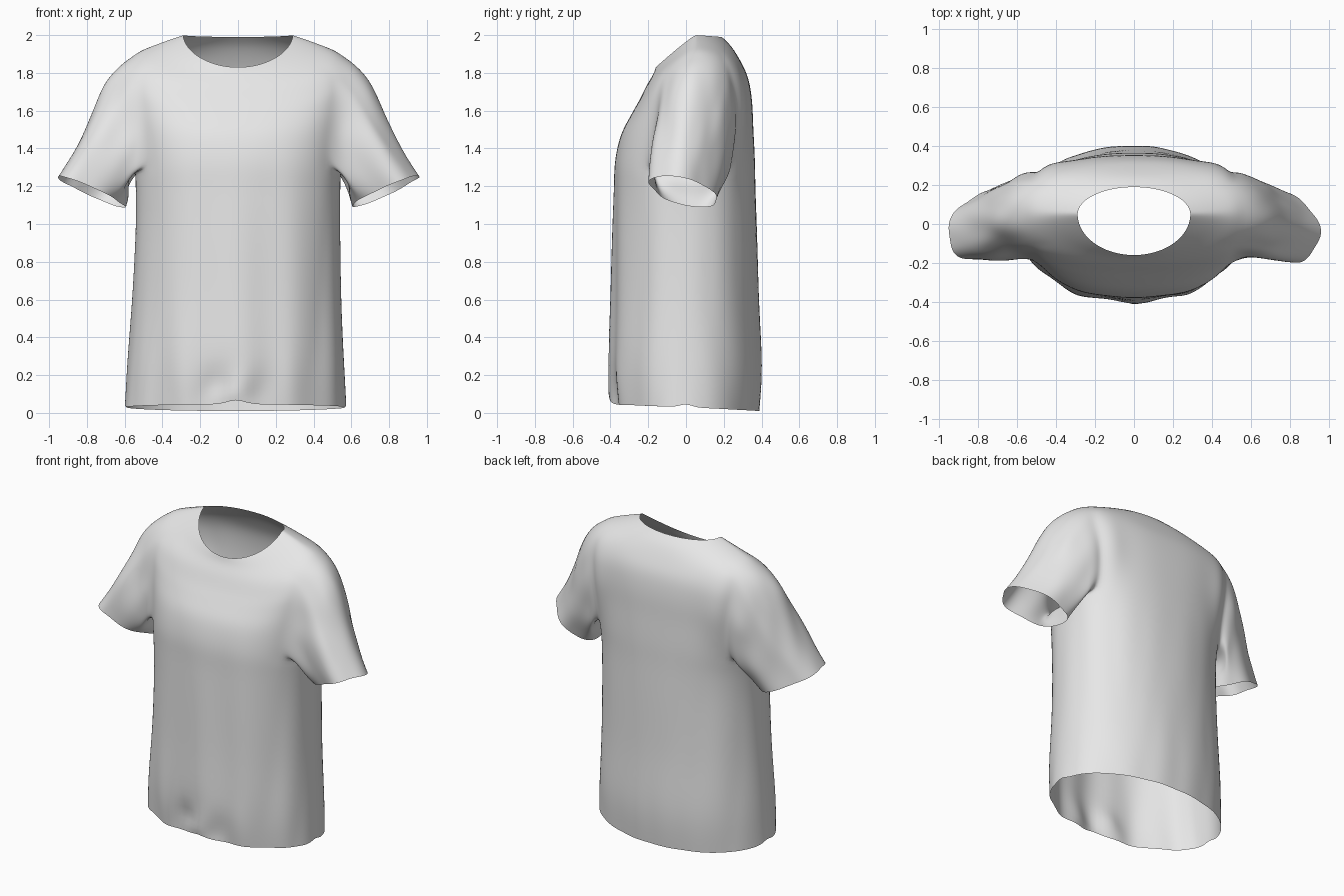
import bpy, bmesh
from math import sin, cos, pi, atan2, exp, copysign
from mathutils import Vector, noise

cube = bpy.data.objects.get("Cube")
if cube:
    bpy.data.objects.remove(cube, do_unlink=True)

COLS, STEPS, SLEEVE_STEPS = 64, 3, 14
ARM_ROW, SHOULDER_ROW, ARM_COLS = 5, 9, 6

# Body rings from hem to neck:
# half width, side z, side y, front y, front z, back y, back z, roundness
RINGS = [
    (.585, .03, .00, -.38, .045, .385, .01, .97),
    (.572, .25, .00, -.40, .25, .40, .25, .95),
    (.550, .60, .00, -.39, .60, .385, .60, .93),
    (.540, .95, .00, -.385, .95, .375, .95, .90),
    (.540, 1.15, .00, -.38, 1.17, .368, 1.17, .86),
    (.545, 1.27, .01, -.375, 1.33, .365, 1.33, .82),
    (.555, 1.47, .02, -.345, 1.47, .357, 1.50, .79),
    (.575, 1.65, .03, -.295, 1.57, .35, 1.65, .77),
    (.595, 1.79, .04, -.25, 1.65, .33, 1.77, .77),
    (.560, 1.895, .05, -.21, 1.73, .29, 1.86, .80),
    (.420, 1.955, .05, -.175, 1.79, .24, 1.94, .92),
    (.290, 2.00, .05, -.16, 1.83, .19, 1.99, 1.0),
]


def spline(keys, steps):
    """Smooth rows running through the key rows."""
    rows = []
    for i in range(len(keys) - 1):
        quad = [keys[max(0, min(len(keys) - 1, i + k))] for k in (-1, 0, 1, 2)]
        for s in range(steps):
            t = s / steps
            rows.append([b + .5 * t * (c - a + t * (2*a - 5*b + 4*c - d + t * (3*(b - c) + d - a)))
                         for a, b, c, d in zip(*quad)])
    rows.append(keys[-1])
    return rows


def power(v, p):
    return copysign(abs(v) ** p, v)


def bump(v, centre, width):
    return exp(-((v - centre) / width) ** 2)


def body_point(row, col):
    half, z_side, y_side, y_front, z_front, y_back, z_back, p = row
    a = 2 * pi * col / COLS
    s = sin(a)
    y_end, z_end = (y_back, z_back) if s > 0 else (y_front, z_front)
    x = half * power(cos(a), p)
    y = y_side + abs(s) ** p * (y_end - y_side)
    z = z_side + abs(s) ** 1.1 * (z_end - z_side)
    # draped folds, strongest near the hem
    hang = max(0, min(1, (1.5 - z) / 1.3))
    wave = noise.noise(Vector((x * 5, y * 5 + 3, z * .8))) * .018 * hang
    y += copysign(wave, s) * abs(s)
    x += copysign(wave, cos(a)) * abs(cos(a)) - .013 * max(0, 1 - z)
    # fullness over the shoulder blades
    y += .06 * max(0, s) * bump(abs(x), .49, .11) * bump(z, 1.57, .22)
    if s < 0:
        y += .014 * hang * -s * cos(x * 2 * pi / .29 + pi)
        # gathered tuck at the front of the hem
        y -= .025 * bump(x, 0, .05) * bump(z, .1, .08)
        y += .035 * bump(x, -.1, .08) * bump(z - x * .5, .22, .05)
        y += .025 * bump(x, .1, .06) * bump(z - x * .4, .08, .05)
        z += .03 * bump(x, -.01, .05) * bump(z, .04, .08)
    # small nick at each side seam
    z += .02 * bump(s, 0, .08) * bump(z, .03, .05)
    return Vector((x, y, z))


bm = bmesh.new()
rows = spline(RINGS, STEPS)
grid = [[bm.verts.new(body_point(r, c)) for c in range(COLS)] for r in rows]
low, high = ARM_ROW * STEPS, SHOULDER_ROW * STEPS


def in_armhole(r, c):
    offset = min((c + .5) % COLS, COLS - (c + .5) % COLS)
    offset = min(offset, abs(c + .5 - COLS / 2))
    return low <= r < high and offset < ARM_COLS


# Body faces, leaving the armholes open
for r in range(len(rows) - 1):
    for c in range(COLS):
        if not in_armhole(r, c):
            d = (c + 1) % COLS
            bm.faces.new((grid[r][c], grid[r][d], grid[r + 1][d], grid[r + 1][c]))

# Round off the armhole corners
rims = []
for side in (1, -1):
    k = ARM_COLS
    path = [(low, c) for c in range(-k, k)] + [(r, k) for r in range(low, high)]
    path += [(high, c) for c in range(k, -k, -1)] + [(r, -k) for r in range(high, low, -1)]
    rims.append([grid[r][c % COLS if side > 0 else (COLS // 2 - c) % COLS] for r, c in path])
for rim in rims:
    n = len(rim)
    for _ in range(3):
        smooth = [(rim[i - 1].co + rim[i].co * 2 + rim[(i + 1) % n].co) / 4 for i in range(n)]
        for v, co in zip(rim, smooth):
            v.co = co

# Sleeves, swept from each armhole rim to a tilted oval cuff
for side, rim in zip((1, -1), rims):
    n = len(rim)
    base = [v.co.copy() for v in rim]
    centre = sum(base, Vector()) / n
    previous = rim
    for step in range(1, SLEEVE_STEPS + 1):
        t = step / SLEEVE_STEPS
        ring = []
        for co in base:
            a = atan2((co.y - centre.y) / .21, (co.z - centre.z) / .28)
            up, back = cos(a), sin(a)
            wobble = .008 * sin(5 * a + side)
            cuff = Vector((side * (.778 + (.178 + wobble) * up),
                           -.012 + (.175 + wobble) * back - .04 * up,
                           1.172 + .08 * up - .025 * back))
            p = co.lerp(cuff, t)
            # rounded shoulder cap, hanging underside, fuller back and crumpled cloth
            cap = 9 * t * (1 - t) ** 3
            p.x += side * .03 * cap * (max(0, up + .2) + max(0, -up))
            p.z += .03 * cap * max(0, up)
            p.y += .02 * cap * max(0, back) + .02 * cap * max(0, -back)
            crease = noise.noise(Vector((p.x * 7 + side, p.y * 9, p.z * 5 + p.x * 4 * side)))
            crease *= .02 * min(1, 4 * t) * (1 - .5 * t)
            p += Vector((side * up * .8, back, up * .4)) * crease
            ring.append(bm.verts.new(p))
        for i in range(n):
            j = (i + 1) % n
            bm.faces.new((previous[i], previous[j], ring[j], ring[i]))
        previous = ring

# Soften the join between body and sleeves
near = [v for v in bm.verts if .42 < abs(v.co.x) < .68 and v.co.z > 1.3 and not v.is_boundary]
bmesh.ops.smooth_vert(bm, verts=near, factor=.4, use_axis_x=True, use_axis_y=True, use_axis_z=True)

# Make the outside face outward
bmesh.ops.recalc_face_normals(bm, faces=bm.faces)
middle = Vector((0, 0, 1))
if sum(f.normal.dot(f.calc_center_median() - middle) * f.calc_area() for f in bm.faces) < 0:
    bmesh.ops.reverse_faces(bm, faces=bm.faces)

mesh = bpy.data.meshes.new("shirt")
bm.to_mesh(mesh)
bm.free()
shirt = bpy.data.objects.new("shirt", mesh)
bpy.context.collection.objects.link(shirt)

# Plain pale grey cloth
cloth = bpy.data.materials.new("pale_grey_cloth")
cloth.use_nodes = True
colour = (.8, .8, .8, 1)
cloth.diffuse_color = colour
cloth.node_tree.nodes["Principled BSDF"].inputs["Base Color"].default_value = colour
mesh.materials.append(cloth)
mesh.polygons.foreach_set("use_smooth", [True] * len(mesh.polygons))

subdivision = shirt.modifiers.new("smooth_cloth", "SUBSURF")
subdivision.levels = subdivision.render_levels = 1
